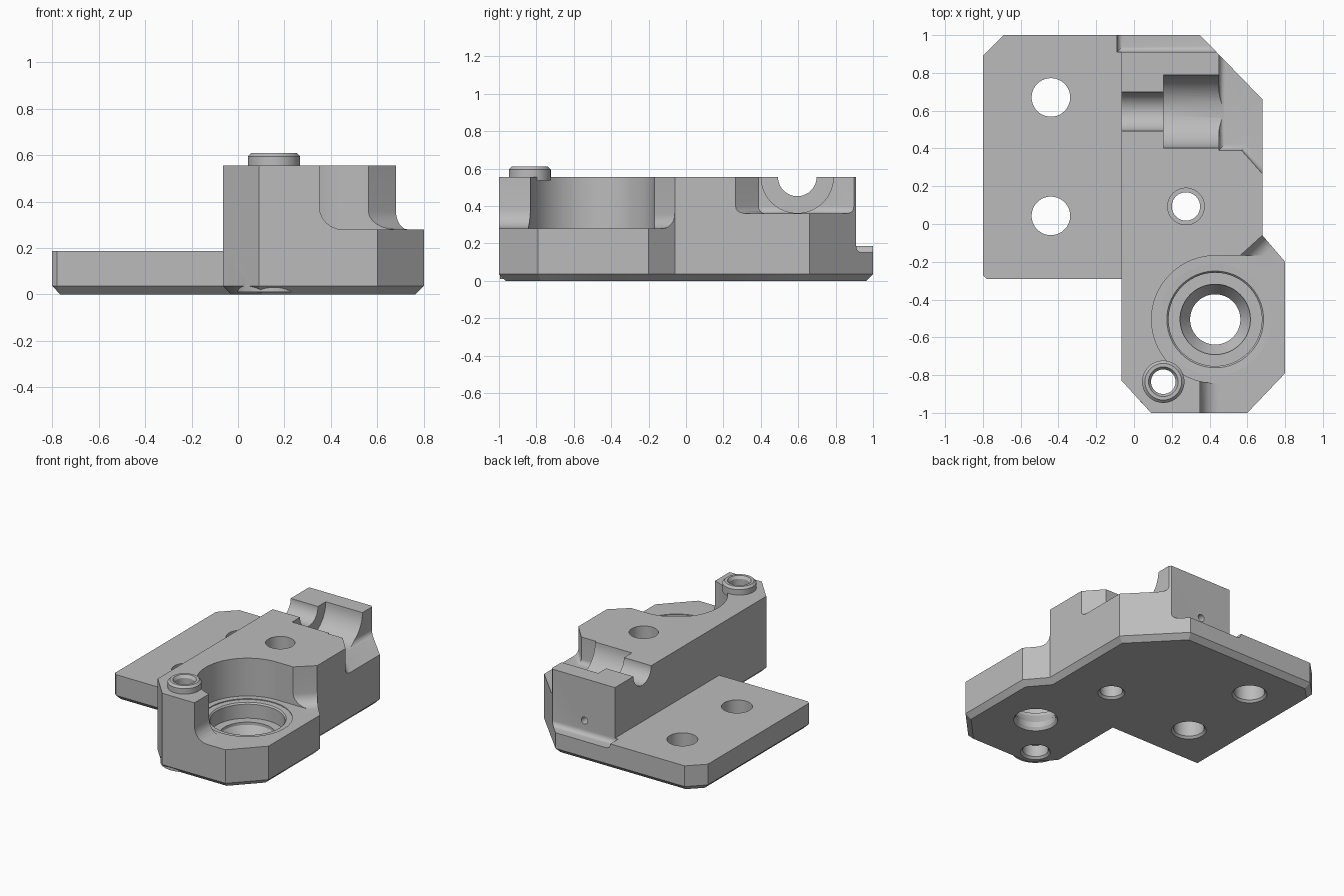
import bpy, bmesh, math
from mathutils import Matrix, Vector

cube = bpy.data.objects.get("Cube")
if cube:
    bpy.data.objects.remove(cube, do_unlink=True)

GREY = 0.5
metal = bpy.data.materials.new("machined grey")
metal.use_nodes = True
metal.diffuse_color = (GREY, GREY, GREY, 1)
metal.node_tree.nodes["Principled BSDF"].inputs["Base Color"].default_value = (GREY, GREY, GREY, 1)


def finish(bm, name):
    bmesh.ops.recalc_face_normals(bm, faces=bm.faces)
    mesh = bpy.data.meshes.new(name)
    bm.to_mesh(mesh)
    bm.free()
    mesh.materials.append(metal)
    ob = bpy.data.objects.new(name, mesh)
    bpy.context.collection.objects.link(ob)
    return ob


def prism(name, pts, z0, z1, chamfer=0, fillet=0, fillet_test=None):
    """Extruded outline, optionally with a chamfered base or rounded bottom edges."""
    bm = bmesh.new()
    base = bm.faces.new([bm.verts.new((x, y, z0 + chamfer)) for x, y in pts])
    up = bmesh.ops.extrude_face_region(bm, geom=[base], use_keep_orig=True)["geom"]
    bmesh.ops.translate(bm, vec=(0, 0, z1 - z0 - chamfer),
                        verts=[v for v in up if isinstance(v, bmesh.types.BMVert)])
    bmesh.ops.recalc_face_normals(bm, faces=bm.faces)
    if chamfer:
        bmesh.ops.inset_region(bm, faces=[base], thickness=chamfer, depth=chamfer,
                               use_even_offset=True)
    if fillet:
        edges = [e for e in base.edges
                 if fillet_test is None or fillet_test((e.verts[0].co + e.verts[1].co) / 2)]
        bmesh.ops.bevel(bm, geom=edges, offset=fillet, segments=6, profile=0.5, affect='EDGES')
    return finish(bm, name)


def box(name, x0, x1, y0, y1, z0, z1, **kw):
    return prism(name, [(x0, y0), (x1, y0), (x1, y1), (x0, y1)], z0, z1, **kw)


def lathe(name, profile, origin, axis="Z", n=64):
    """Solid of revolution from (radius, height) pairs."""
    bm = bmesh.new()
    rings = [[bm.verts.new((r * math.cos(2 * math.pi * i / n), r * math.sin(2 * math.pi * i / n), h))
              for i in range(n)] for r, h in profile]
    for a, b in zip(rings, rings[1:]):
        for i in range(n):
            j = (i + 1) % n
            bm.faces.new((a[i], a[j], b[j], b[i]))
    bm.faces.new(rings[0])
    bm.faces.new(rings[-1])
    turn = Vector((0, 0, 1)).rotation_difference(
        {"X": Vector((1, 0, 0)), "Y": Vector((0, 1, 0)), "Z": Vector((0, 0, 1))}[axis])
    bm.transform(Matrix.Translation(origin) @ turn.to_matrix().to_4x4())
    return finish(bm, name)


def combine(target, tool, operation='DIFFERENCE'):
    mod = target.modifiers.new("cut", 'BOOLEAN')
    mod.operation, mod.solver, mod.object = operation, 'EXACT', tool
    bpy.context.view_layer.objects.active = target
    bpy.ops.object.modifier_apply(modifier=mod.name)
    bpy.data.objects.remove(tool, do_unlink=True)


TOP, HIGH = 0.555, 0.9

# Full-height body with a chamfered underside
body = prism("bracket_body", [
    (-0.78, -0.29), (-0.065, -0.29), (-0.065, -0.83), (0.09, -1), (0.6, -1), (0.8, -0.79),
    (0.8, -0.2), (0.68, -0.06), (0.68, 0.66), (0.35, 1), (-0.69, 1), (-0.8, 0.89),
    (-0.8, -0.27)], 0, TOP, chamfer=0.036)

# Pad under the front post
combine(body, lathe("post_pad", [(0.16, 0.01), (0.16, 0.06)], (0.155, -0.835, 0)), 'UNION')

# Low mounting plate and the rear ledge
combine(body, box("plate_cut", -1.2, -0.065, -1.2, 1.2, 0.187, HIGH))
combine(body, box("ledge_cut", -0.09, 1.2, 0.91, 1.4, 0.15, HIGH, fillet=0.034))

# Stepped corner behind the clamp saddle
combine(body, prism("corner_cut", [(0.45, 1.3), (0.45, 0.39), (0.57, 0.39), (0.8, 0.13),
                                   (1.2, 0.13), (1.2, 1.3)], 0.36, HIGH, fillet=0.035))

# Half-round saddle with two radii
saddle = (0, 0.595, TOP)
combine(body, lathe("saddle_wide", [(0.193, 0.155), (0.193, 0.52)], saddle, "X"))
combine(body, lathe("saddle_narrow", [(0.103, -0.2), (0.103, 0.3)], saddle, "X"))

# Front pocket around the large bore
bore = (0.43, -0.505, 0)
combine(body, lathe("pocket_round", [(0.337, 0.28), (0.337, HIGH)], bore, n=96))
combine(body, box("pocket_back", 0.43, 1.2, -0.6, -0.168, 0.28, HIGH))
combine(body, box("pocket_front", 0.35, 1.2, -1.3, -0.55, 0.28, HIGH, fillet=0.1,
                  fillet_test=lambda c: c.x < 0.4))
combine(body, prism("pocket_corner", [(0.515, -0.21), (0.845, 0.09), (1.1, -0.2), (0.76, -0.5)],
                    0.28, HIGH, fillet=0.08, fillet_test=lambda c: abs(c.x - 0.68) < 0.01))

# Stepped bore with a conical throat
combine(body, lathe("bore_cut", [
    (0.16, -0.02), (0.133, 0.02), (0.133, 0.06), (0.186, 0.14), (0.186, 0.16), (0.247, 0.16),
    (0.247, 0.262), (0.256, 0.272), (0.295, 0.274), (0.295, 0.4)], bore, n=96))

# Plate holes, dowel hole and the small rear hole
for y in (0.67, 0.043):
    combine(body, lathe("plate_hole", [(0.135, -0.02), (0.102, 0.015), (0.102, 0.4)],
                        (-0.44, y, 0)))
combine(body, lathe("dowel_hole", [(0.11, -0.02), (0.075, 0.015), (0.075, 0.25),
                                   (0.097, 0.25), (0.097, HIGH)], (0.275, 0.093, 0)))
combine(body, lathe("rear_hole", [(0.026, 0.7), (0.026, 1.1)], (0.18, 0, 0.25), "Y", n=24))

# Raised collar on the front post, bored through
post = (0.155, -0.835, 0)
combine(body, lathe("post_collar", [(0.112, TOP - 0.02), (0.112, 0.595), (0.097, 0.61)], post),
        'UNION')
combine(body, lathe("post_hole", [(0.12, -0.02), (0.085, 0.015), (0.085, 0.1), (0.065, 0.1),
                                  (0.065, 0.59), (0.085, 0.62)], post))

# One material and crisp machined edges
body.data.materials.clear()
body.data.materials.append(metal)
for poly in body.data.polygons:
    poly.material_index = 0
bpy.ops.object.select_all(action='DESELECT')
body.select_set(True)
bpy.context.view_layer.objects.active = body
bpy.ops.object.shade_smooth_by_angle(angle=math.radians(30))
